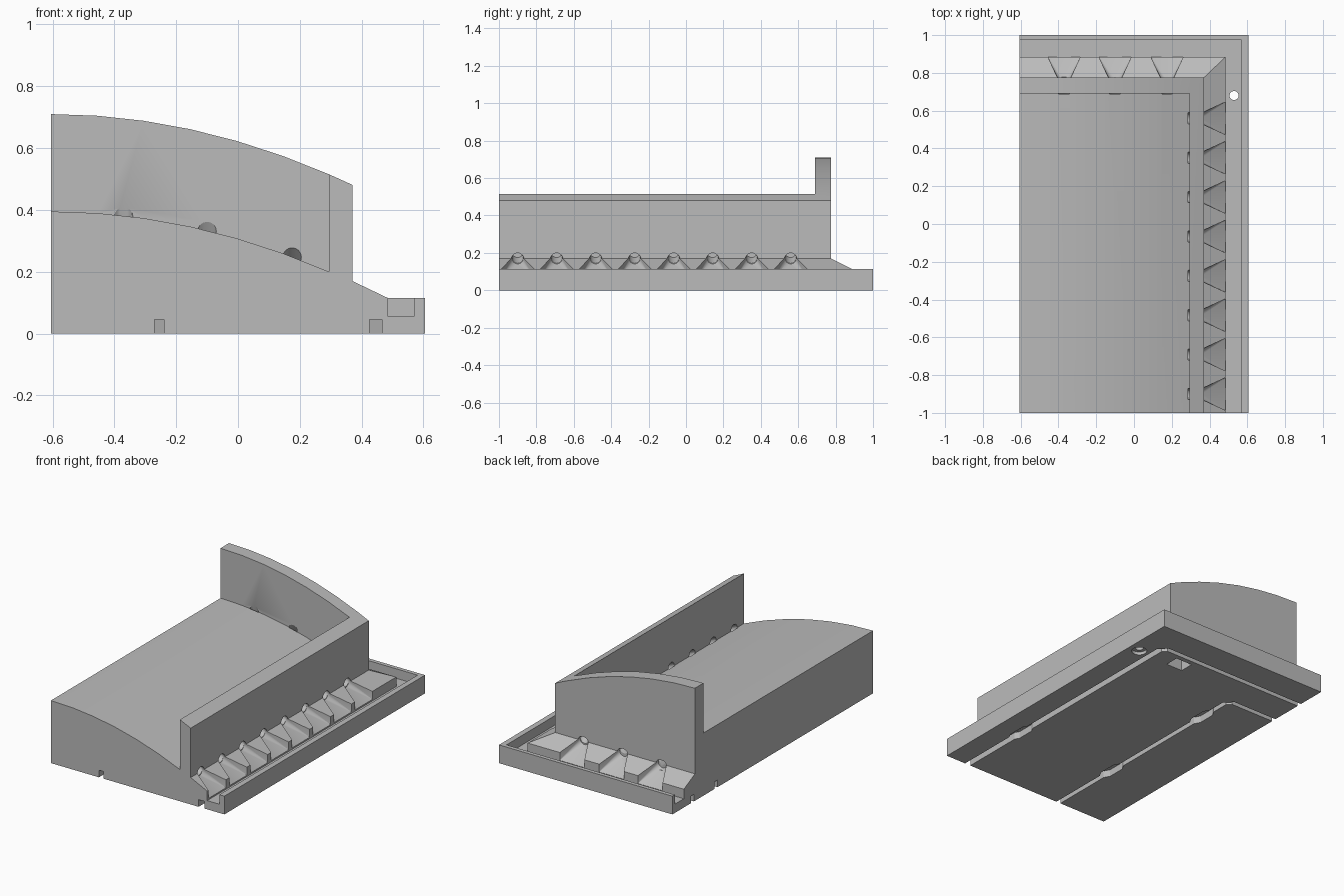
import bpy, bmesh, math
from mathutils import Vector

cube = bpy.data.objects.get("Cube")
if cube:
    bpy.data.objects.remove(cube, do_unlink=True)

grey = bpy.data.materials.new("light_grey")
grey.use_nodes = True
colour = (0.5, 0.5, 0.5, 1)
grey.diffuse_color = colour
grey.node_tree.nodes["Principled BSDF"].inputs["Base Color"].default_value = colour

HALF_X, WALL_IN, WALL_OUT, LIP = 0.605, 0.295, 0.37, 0.485
WALL_BACK_IN, WALL_BACK, LIP_BACK = 0.69, 0.775, 0.885
GUTTER_Z, RIM_Z = 0.055, 0.115


def finish(bm, name):
    bmesh.ops.recalc_face_normals(bm, faces=bm.faces[:])
    mesh = bpy.data.meshes.new(name)
    bm.to_mesh(mesh)
    bm.free()
    mesh.materials.append(grey)
    obj = bpy.data.objects.new(name, mesh)
    bpy.context.collection.objects.link(obj)
    return obj


def hull(points, name="hull"):
    bm = bmesh.new()
    for p in points:
        bm.verts.new(p)
    res = bmesh.ops.convex_hull(bm, input=bm.verts[:])
    spare = {g for g in res["geom_interior"] + res["geom_unused"]
             if isinstance(g, bmesh.types.BMVert)}
    bmesh.ops.delete(bm, geom=list(spare), context="VERTS")
    bmesh.ops.dissolve_limit(bm, angle_limit=0.001, verts=bm.verts[:], edges=bm.edges[:])
    return finish(bm, name)


def box(x, y, z, name="box"):
    return hull([(a, b, c) for a in x for b in y for c in z], name)


def prism(outline, lo, hi, axis="z", name="prism"):
    bm = bmesh.new()
    at = (lambda a, b, h: (a, h, b)) if axis == "y" else (lambda a, b, h: (a, b, h))
    face = bm.faces.new([bm.verts.new(at(a, b, lo)) for a, b in outline])
    geom = bmesh.ops.extrude_face_region(bm, geom=[face])["geom"]
    shift = Vector(at(0, 0, hi - lo))
    for v in geom:
        if isinstance(v, bmesh.types.BMVert):
            v.co += shift
    return finish(bm, name)


def disc(x, y, radius, lo, hi):
    ring = [i * math.tau / 24 for i in range(24)]
    return prism([(x + radius * math.cos(a), y + radius * math.sin(a)) for a in ring], lo, hi)


def combine(tool, operation):
    mod = body.modifiers.new("cut", "BOOLEAN")
    mod.operation, mod.solver, mod.object = operation, "EXACT", tool
    tool.hide_render = True
    bpy.context.view_layer.objects.active = body
    bpy.ops.object.modifier_apply(modifier=mod.name)
    bpy.data.objects.remove(tool, do_unlink=True)


def arch(x, base):
    return base - 0.195 * ((x + HALF_X) / 0.9) ** 2


# Base plate, which is also the gutter floor
body = box((-0.7, 0.7), (-1.1, 1.1), (-0.1, GUTTER_Z), "window_sill_block")

# Outer rim along the left side and the back
combine(prism([(0.57, -1.2), (0.75, -1.2), (0.75, 1.2), (-0.75, 1.2),
               (-0.75, 0.975), (0.57, 0.975)], -0.2, RIM_Z), "UNION")

# Plinth with a hipped sloping shoulder
tiers = [(LIP, LIP_BACK, -0.15), (LIP, LIP_BACK, RIM_Z), (0.328, 0.735, 0.19)]
combine(hull([(x, y, z) for a, b, z in tiers for x in (-0.8, a) for y in (-1.3, b)]), "UNION")

# Tall core with an arched top
steps = [-HALF_X + i * (WALL_IN + HALF_X) / 6 for i in range(7)]
top = [(x, arch(x, 0.71)) for x in steps + [WALL_OUT]]
combine(prism([(-0.9, -0.25), (-0.9, 0.71)] + top + [(WALL_OUT, -0.25)],
              -1.4, WALL_BACK, "y"), "UNION")

# Hollow above the arched floor, leaving the side and back walls
floor = [(x, arch(x, 0.395)) for x in steps]
combine(prism([(-1, 1.2), (-1, 0.395)] + floor + [(WALL_IN, 1.2)],
              -1.5, WALL_BACK_IN, "y"), "DIFFERENCE")

# Trim to the outer faces
combine(box((-HALF_X, HALF_X), (-1, 1), (0, 1.5)), "INTERSECT")


def drain(place, start_z):
    """Sloping round hole through the wall, then a flared chute to the gutter."""
    def ring(out, z, r):
        angles = [i * math.tau / 16 for i in range(16)]
        return [place(r * math.cos(a), out, z + r * math.sin(a)) for a in angles]
    drop = (start_z - 0.17) / (WALL_OUT - 0.287)
    combine(hull(ring(0.287, start_z, 0.03) + ring(0.376, 0.17 - drop * 0.006, 0.03)),
            "DIFFERENCE")
    mouth = [place(s * 0.09, 0.492, z) for s in (-1, 1) for z in (0.06, 0.135)]
    combine(hull(ring(0.36, 0.17, 0.0295) + mouth), "DIFFERENCE")


# Drains through the side wall and the back wall
for i in range(8):
    y = -0.9 + i * 0.2085
    drain(lambda along, out, z: (out, y + along, z), 0.205)
for x in (-0.37, -0.1, 0.175):
    drain(lambda along, out, z: (x + along, out + 0.402, z), arch(x, 0.395))


# Cable grooves underneath, each turning a chamfered corner
def groove(x0, x1, y0, y1, bulges):
    c = 0.05
    combine(prism([(x0, -1.1), (x1, -1.1), (x1, y1 - c), (x1 - c, y1), (-0.7, y1),
                   (-0.7, y0), (x0 - c / 2, y0), (x0, y0 - c / 2)], -0.1, 0.045), "DIFFERENCE")
    mid = (x0 + x1) / 2
    for y in bulges:
        shape = [(-0.01, -0.1), (0.01, -0.1), (0.035, -0.055), (0.035, 0.055),
                 (0.01, 0.1), (-0.01, 0.1), (-0.035, 0.055), (-0.035, -0.055)]
        combine(prism([(mid + a, y + b) for a, b in shape], -0.1, 0.0445), "DIFFERENCE")


groove(0.425, 0.465, 0.785, 0.815, [-0.51])
groove(-0.27, -0.24, 0.55, 0.58, [-0.51, 0.32])

# Square pocket and countersunk outlet underneath
combine(box((0.19, 0.305), (0.665, 0.755), (-0.1, 0.1)), "DIFFERENCE")
combine(disc(0.53, 0.68, 0.045, -0.1, 0.02), "DIFFERENCE")
combine(disc(0.53, 0.68, 0.024, -0.2, 0.3), "DIFFERENCE")

# Shading
bpy.ops.object.select_all(action="DESELECT")
body.select_set(True)
bpy.context.view_layer.objects.active = body
body.data.materials.clear()
body.data.materials.append(grey)
for poly in body.data.polygons:
    poly.material_index = 0
bpy.ops.object.shade_smooth_by_angle(angle=math.radians(25))
